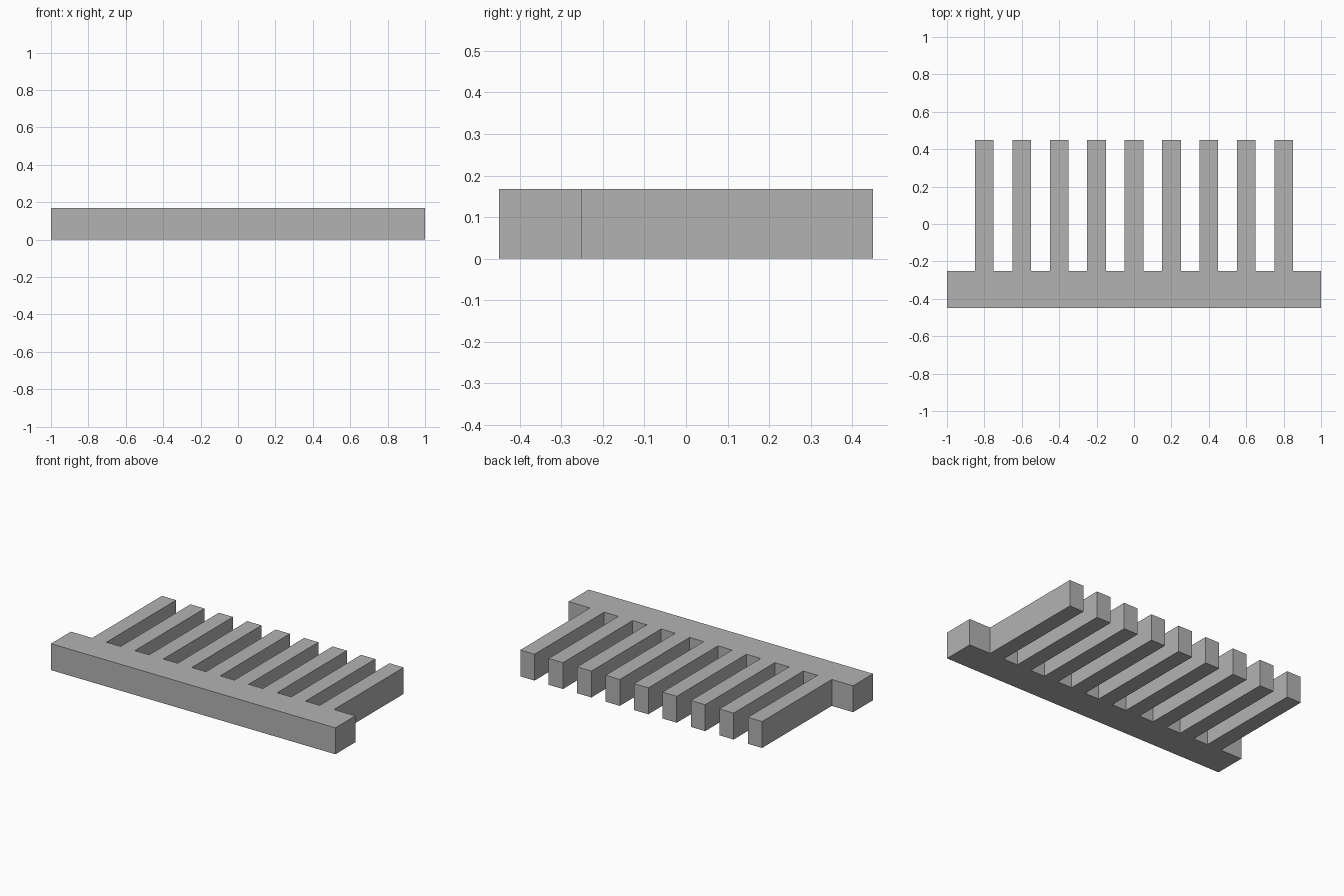
import bpy
import bmesh

cube = bpy.data.objects.get("Cube")
if cube:
    bpy.data.objects.remove(cube, do_unlink=True)

HEIGHT = 0.168
FRONT, ROOT, TIP = -0.45, -0.25, 0.45
TEETH, PITCH, HALF_WIDTH = 9, 0.2, 0.05

grey = bpy.data.materials.new("plain grey")
grey.use_nodes = True
colour = (0.45, 0.45, 0.45, 1)
grey.diffuse_color = colour
grey.node_tree.nodes["Principled BSDF"].inputs["Base Color"].default_value = colour

# Comb outline: spine along the front, teeth reaching back
outline = [(-1, ROOT), (-1, FRONT), (1, FRONT), (1, ROOT)]
for i in reversed(range(TEETH)):
    x = (i - (TEETH - 1) / 2) * PITCH
    right, left = x - HALF_WIDTH, x + HALF_WIDTH
    outline += [(left, ROOT), (left, TIP), (right, TIP), (right, ROOT)]

# Extrude the outline into one solid
bm = bmesh.new()
base = bm.faces.new([bm.verts.new((x, y, 0)) for x, y in outline])
top = bmesh.ops.extrude_face_region(bm, geom=[base], use_keep_orig=True)
top_verts = [v for v in top["geom"] if isinstance(v, bmesh.types.BMVert)]
bmesh.ops.translate(bm, verts=top_verts, vec=(0, 0, HEIGHT))
bmesh.ops.recalc_face_normals(bm, faces=bm.faces)

mesh = bpy.data.meshes.new("comb")
bm.to_mesh(mesh)
bm.free()
mesh.materials.append(grey)
comb = bpy.data.objects.new("comb", mesh)
bpy.context.collection.objects.link(comb)
